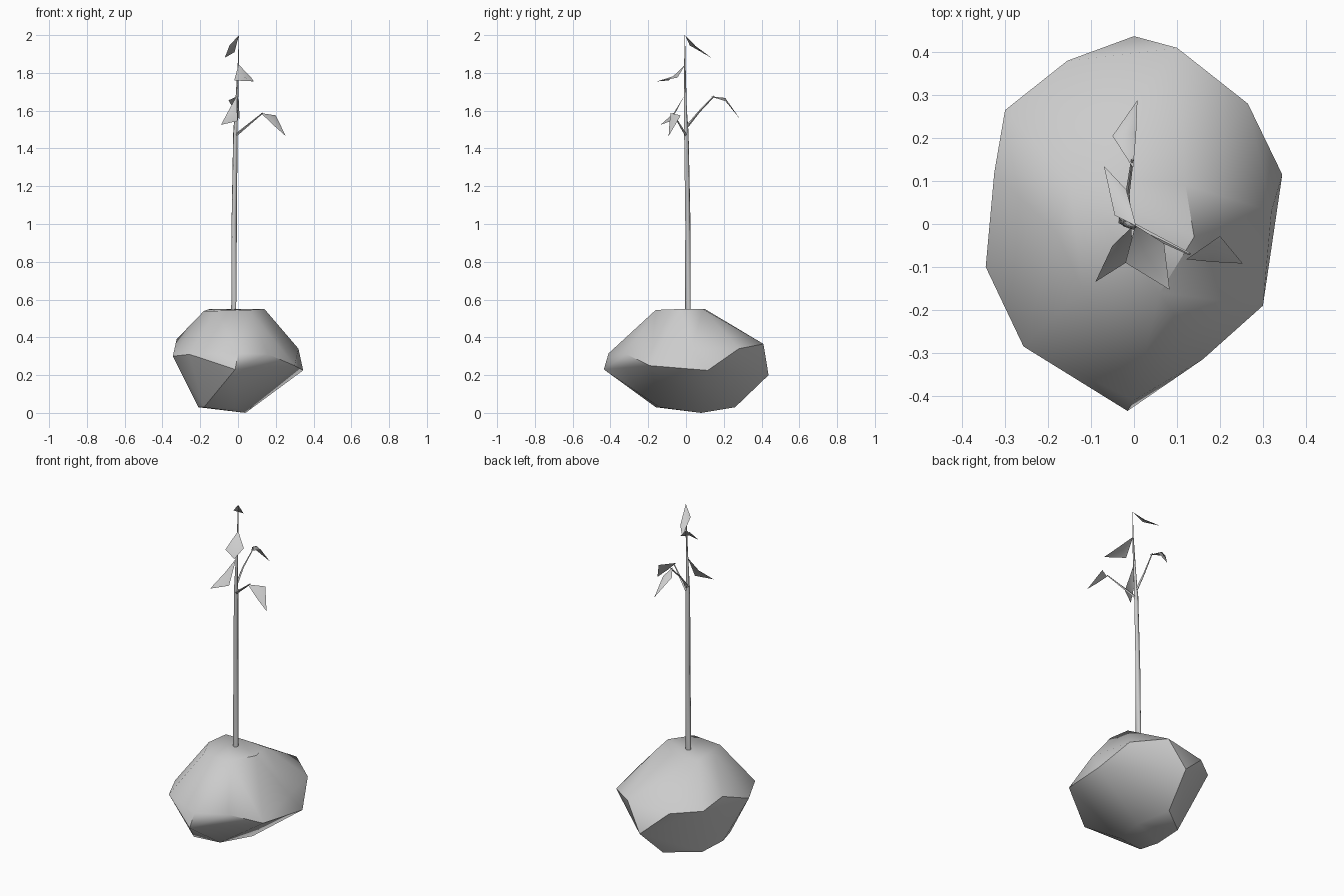
import bpy, bmesh, math
from mathutils import Vector

if "Cube" in bpy.data.objects:
    bpy.data.objects.remove(bpy.data.objects["Cube"])


def finish(name, bm, angle):
    me = bpy.data.meshes.new(name)
    bm.to_mesh(me)
    bm.free()
    ob = bpy.data.objects.new(name, me)
    bpy.context.collection.objects.link(ob)
    bpy.ops.object.select_all(action='DESELECT')
    ob.select_set(True)
    bpy.context.view_layer.objects.active = ob
    bpy.ops.object.shade_smooth_by_angle(angle=math.radians(angle))
    return ob


def tube(name, path, sides):
    """Tapered tube through (x, y, z, radius) points."""
    bm = bmesh.new()
    pts = [Vector(p[:3]) for p in path]
    rings = []
    for i, p in enumerate(pts):
        d = pts[min(i + 1, len(pts) - 1)] - pts[max(i - 1, 0)]
        q = d.to_track_quat('Z', 'Y')
        rings.append([bm.verts.new(p + q @ Vector((
            path[i][3] * math.cos(2 * math.pi * k / sides),
            path[i][3] * math.sin(2 * math.pi * k / sides), 0)))
            for k in range(sides)])
    for a, b in zip(rings, rings[1:]):
        for k in range(sides):
            n = (k + 1) % sides
            bm.faces.new((a[k], a[n], b[n], b[k]))
    bm.faces.new(rings[0][::-1])
    bm.faces.new(rings[-1])
    return finish(name, bm, 65)


def leaf(name, base, left, right, tip, lift=0.015):
    """Four-sided leaf with a raised midpoint."""
    bm = bmesh.new()
    mid = (Vector(left) + Vector(right)) / 2 + Vector((0, 0, lift))
    b, l, r, t, m = [bm.verts.new(p) for p in (base, left, right, tip, mid)]
    for f in ((b, m, l), (l, m, t), (t, m, r), (r, m, b)):
        bm.faces.new(f)
    bmesh.ops.recalc_face_normals(bm, faces=bm.faces)
    return finish(name, bm, 80)


# Root ball: faceted lump wrapped around four rough rings
top = [(-.18, -.02, .54), (-.12, -.15, .54), (.06, -.16, .545), (.14, -.03, .55),
       (.12, .09, .55), (-.02, .10, .55), (-.15, .1, .55), (.0, .21, .47)]
upper = [(.32, .03, .34), (.265, .28, .34), (.1, .41, .365), (-.155, .38, .34),
         (-.30, .265, .35), (-.325, .12, .39), (-.257, -.285, .31),
         (0, -.41, .315), (.16, -.315, .31)]
lower = [(.345, .115, .225), (.30, -.19, .25), (-.015, -.435, .23),
         (-.345, -.1, .30), (0, .437, .2)]
bottom = [(-.21, -.05, .03), (-.18, -.16, .03), (-.02, -.14, .03), (.04, .08, 0),
          (-.03, .26, .03), (-.2, .13, .03)]
bm = bmesh.new()
for p in top + upper + lower + bottom:
    bm.verts.new(p)
bmesh.ops.convex_hull(bm, input=bm.verts)
loose = [v for v in bm.verts if not v.link_faces]
bmesh.ops.delete(bm, geom=loose, context='VERTS')
bmesh.ops.recalc_face_normals(bm, faces=bm.faces)
finish("root_ball", bm, 42)

# Stem and side branches
tube("stem", [(-.023, .01, .5, .015), (-.02, .01, 1.0, .0145), (-.014, .002, 1.48, .012),
              (-.008, -.003, 1.62, .008), (.002, -.006, 1.84, .004),
              (.005, -.006, 2.0, .001)], 6)
tube("right_branch", [(-.012, 0, 1.47, .008), (.13, -.07, 1.587, .003)], 4)
tube("back_branch", [(-.014, 0, 1.51, .008), (-.015, .07, 1.595, .005), (-.004, .15, 1.678, .003)], 4)

# Leaves
leaf("top_leaf", (.005, -.005, 2.0), (-.045, .02, 1.945), (-.018, .08, 1.91), (-.07, .135, 1.88))
leaf("front_right_leaf", (.003, -.003, 1.845), (-.02, -.09, 1.76), (.07, -.045, 1.775), (.083, -.153, 1.755))
leaf("front_left_leaf", (-.006, -.008, 1.68), (-.05, -.05, 1.6), (-.003, -.08, 1.545), (-.09, -.135, 1.525))
leaf("right_leaf", (.122, -.082, 1.587), (.2, -.028, 1.575), (.18, -.088, 1.53), (.253, -.092, 1.465))
leaf("back_leaf", (-.002, .13, 1.675), (-.05, .205, 1.655), (.005, .21, 1.65), (.008, .288, 1.553))
